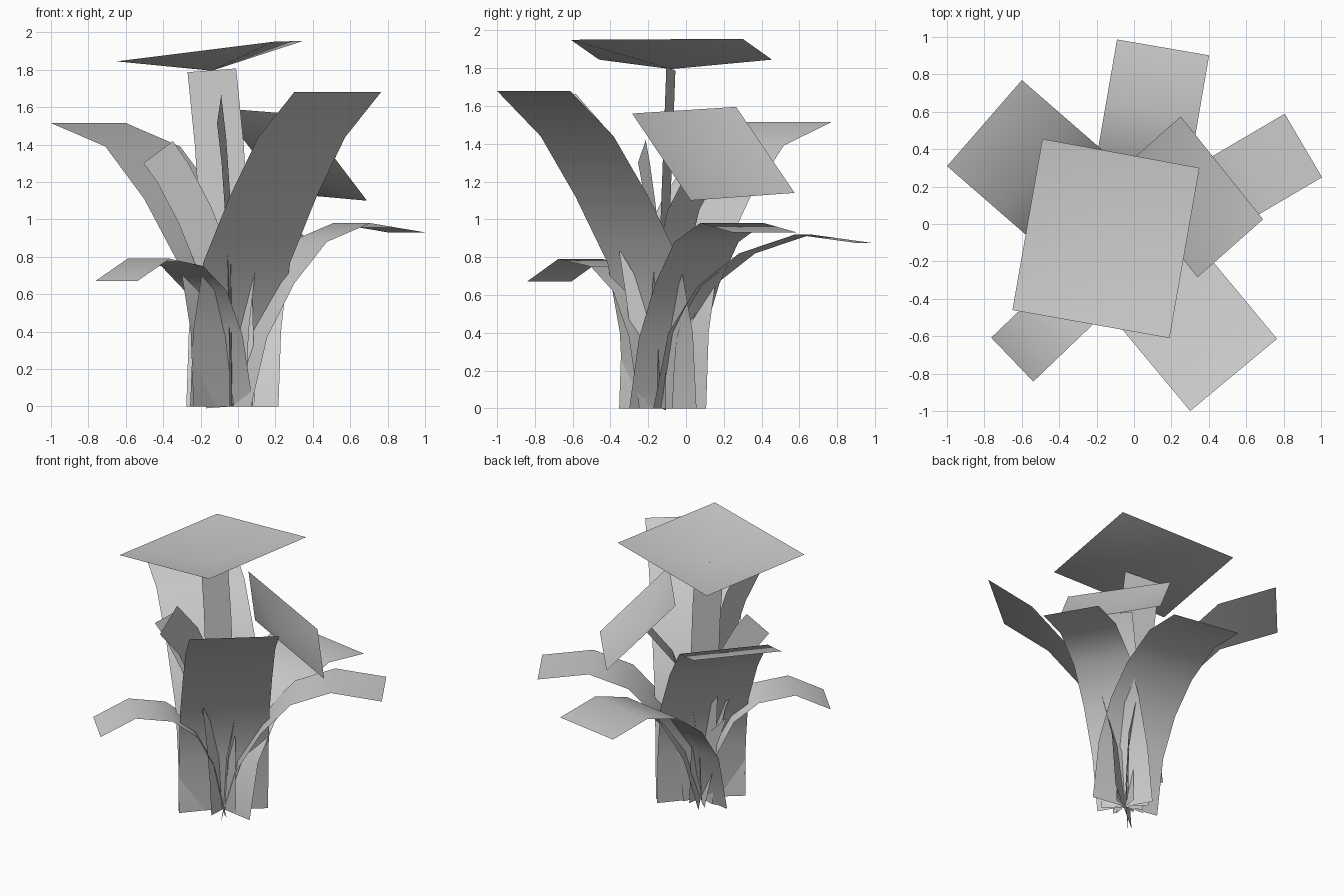
import bpy
from math import atan2
from mathutils import Vector

if "Cube" in bpy.data.objects:
    bpy.data.objects.remove(bpy.data.objects["Cube"])

C = Vector((-0.03, -0.13, 0))          # point where all strips meet the ground
UP = Vector((0, 0, 1))


def make(name, verts, faces):
    me = bpy.data.meshes.new(name)
    me.from_pydata([tuple(v) for v in verts], [], faces)
    me.update()
    for p in me.polygons:
        p.use_smooth = True
    ob = bpy.data.objects.new(name, me)
    bpy.context.collection.objects.link(ob)
    return ob


def strip(name, direction, path, width, upright=False, taper=None):
    """Flat strip along a (radius, height) path; upright strips stand edge-on in the radial plane."""
    d = Vector((*direction, 0)).normalized()
    side = UP.cross(d)
    pts = [C + d * r + UP * z for r, z in path]
    verts = []
    for i, p in enumerate(pts):
        h = width / 2 * (taper[i] if taper else 1)
        w = side
        if upright:
            t = (pts[min(i + 1, len(pts) - 1)] - pts[max(i - 1, 0)]).normalized()
            w = side.cross(t)
            if i == 0:
                w = d
        verts += [p - w * h, p + w * h]
    faces = [(2*i, 2*i+1, 2*i+3, 2*i+2) for i in range(len(pts) - 1)]
    return make(name, verts, faces)


def flower(name, corners, dip):
    """Square card pressed into a shallow cup."""
    make(name, corners + [dip], [(i, (i + 1) % 4, 4) for i in range(4)])


# broad leaves
strip("leaf_front_right", (0.64, -0.77),
      [(.01, 0), (.035, .4), (.12, .77), (.34, 1.12), (.58, 1.44), (.88, 1.68)], .604)
strip("leaf_back_left", (-0.754, 0.656),
      [(.01, 0), (.03, .4), (.10, .74), (.36, 1.11), (.635, 1.39), (1.02, 1.515)], .61)
strip("leaf_back", (0.17, 0.985),
      [(0, 0), (.08, .4), (.24, .65), (.46, .82), (.76, .92), (1.09, .875)], .5)
strip("leaf_right", (0.863, 0.507),
      [(0, 0), (.1, .37), (.27, .66), (.47, .88), (.74, .98), (1.085, .93)], .394)
strip("leaf_front_left", (-0.72, -0.69),
      [(0, 0), (.08, .38), (.2, .62), (.37, .75), (.62, .79), (.86, .67)], .325)

# flower cards
flower("flower_top", [(-.49, .455, 1.845), (-.65, -.46, 1.845), (.19, -.61, 1.95), (.35, .30, 1.955)],
       (-.14, -.08, 1.795))
flower("flower_side", [(.25, .575, 1.14), (-.10, .265, 1.595), (.34, -.285, 1.56), (.69, .025, 1.10)],
       (.25, .11, 1.29))

# flower stems: the tall one leans slightly left
w = Vector((.13, -.024, .01))
mid = [Vector(p) for p in [(-.04, -.13, 0), (-.05, -.12, .5), (-.075, -.11, 1.0),
                           (-.1, -.095, 1.4), (-.14, -.08, 1.797)]]
make("stem_top", [q for p in mid for q in (p - w, p + w)],
     [(2*i, 2*i+1, 2*i+3, 2*i+2) for i in range(4)])
strip("stem_side", (.28, .24), [(0, 0), (.02, .4), (.07, .75), (.18, 1.05), (.37, 1.29)], .22)

# bare stems standing edge-on
strip("stem_left", (-.96, -.25),
      [(0, 0), (.02, .4), (.08, .72), (.21, 1.03), (.33, 1.25), (.41, 1.36)], .2, True)
strip("stem_front", (-.13, -.99),
      [(0, 0), (.02, .4), (.07, .75), (.18, 1.05), (.35, 1.37), (.545, 1.59)], .23, True)

# small upright blades around the base
blades = [((.89, .45), .29, .56), ((-.05, -1), .22, .83), ((.5, .85), .26, .66), ((-.95, .3), .28, .69)]
for i, (d, r, z) in enumerate(blades):
    strip("base_blade_%d" % (i + 1), d,
          [(.06, 0), (.08, z * .35), (.13, z * .7), (r, z)], .14, True, (1, 1, .8, .05))
